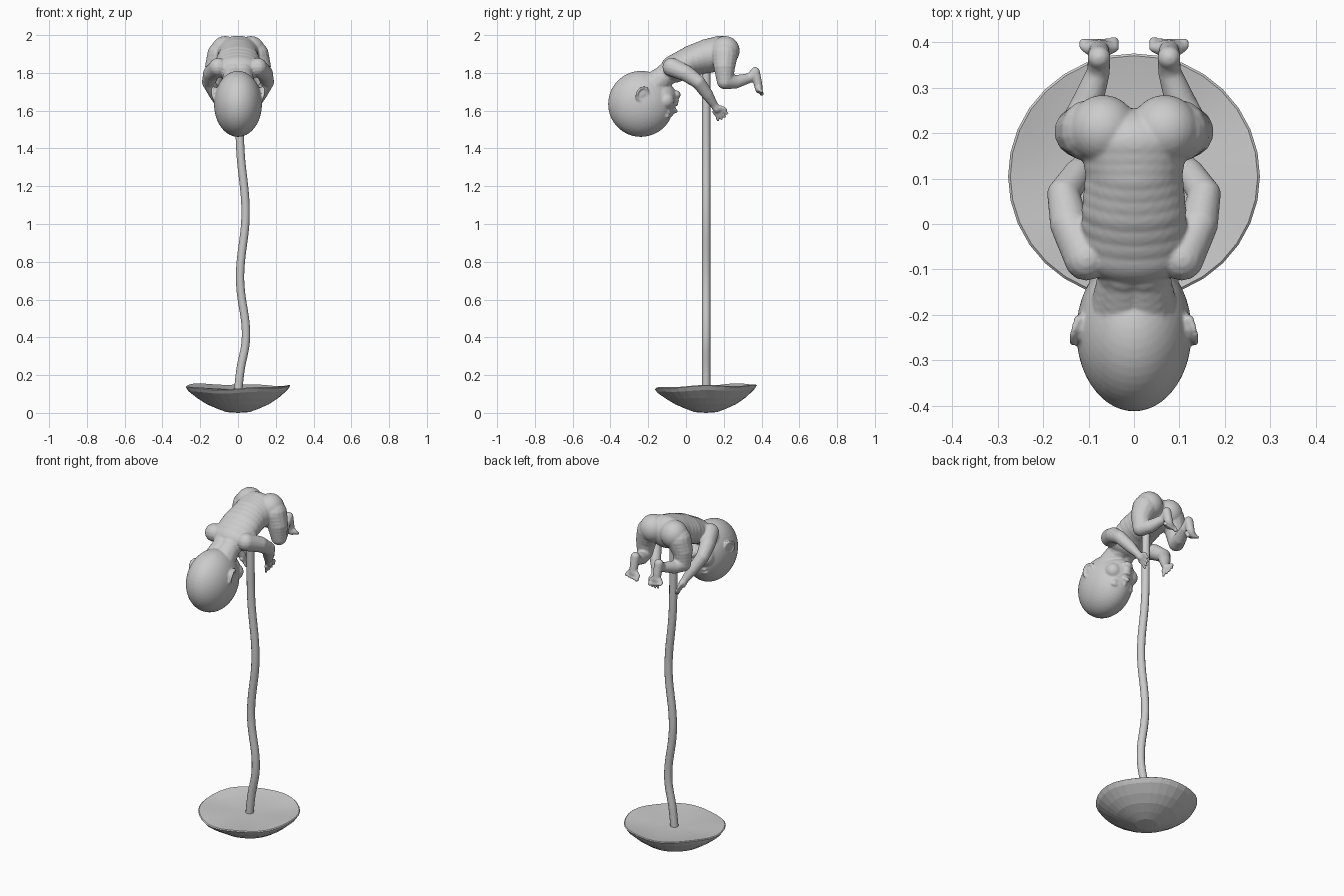
import bpy, bmesh, math
from mathutils import Vector, Matrix

if "Cube" in bpy.data.objects:
    bpy.data.objects.remove(bpy.data.objects["Cube"])

I3 = Matrix.Identity(3)
verts, faces, templates = [], [], {}


def sphere(seg):
    """Unit sphere, built once per resolution."""
    if seg not in templates:
        b = bmesh.new()
        bmesh.ops.create_uvsphere(b, u_segments=seg, v_segments=seg // 2 + 1, radius=1)
        b.verts.index_update()
        templates[seg] = ([v.co.copy() for v in b.verts],
                          [[v.index for v in f.verts] for f in b.faces])
        b.free()
    return templates[seg]


def blob(c, r, frame=I3, seg=16):
    """Ellipsoid with radii r, its axes being the columns of frame."""
    r = (r, r, r) if isinstance(r, (int, float)) else r
    m = Matrix.Translation(Vector(c)) @ frame.to_4x4() @ Matrix.Diagonal((*r, 1))
    co, fa = sphere(seg)
    n = len(verts)
    verts.extend([m @ v for v in co])
    faces.extend([[i + n for i in f] for f in fa])


def limb(pts, step=0.4, seg=14):
    """Chain of overlapping spheres through (x, y, z, r) stations."""
    for a, b in zip(pts, pts[1:]):
        a, b = Vector(a), Vector(b)
        n = max(1, round((b.xyz - a.xyz).length / (step * min(a.w, b.w))))
        for i in range(n + 1):
            p = a.lerp(b, i / n)
            blob(p.xyz, p.w, seg=seg)


# torso: ellipsoid stations (y, z, half width, half depth) along the bent spine
spine = [(-0.06, 1.822, 0.118, 0.074), (0.03, 1.865, 0.116, 0.082),
         (0.11, 1.888, 0.108, 0.092), (0.18, 1.905, 0.118, 0.092)]
for a, b in zip(spine, spine[1:]):
    for i in range(4):
        y, z, w, h = (p + (q - p) * i / 3 for p, q in zip(a, b))
        blob((0, y, z), (w, 0.075, h), seg=28)

# neck
for x in (-0.022, 0.022):
    limb([(x, -0.06, 1.825, 0.066), (x, -0.12, 1.778, 0.06), (x, -0.19, 1.72, 0.075)])

# head frame: side, face direction, crown direction
F = Vector((0, 0.86, -0.51)).normalized()
U = Vector((0, -0.51, -0.86)).normalized()
HF = Matrix((Vector((1, 0, 0)), F, U)).transposed()
HC = Vector((0, -0.238, 1.636))


def head(x, f, u, r, seg=16):
    blob(HC + HF @ Vector((x, f, u)), r, HF, seg)


head(0, 0, 0, (0.127, 0.174, 0.175), 48)            # cranium
head(0, 0.07, -0.06, (0.1, 0.094, 0.108), 40)       # face
head(0, 0.135, -0.137, (0.03, 0.024, 0.022))        # chin
head(0, 0.163, -0.042, (0.012, 0.014, 0.028))       # nose bridge
head(0, 0.171, -0.06, (0.016, 0.017, 0.014))        # nose tip
head(0, 0.158, -0.094, (0.027, 0.015, 0.009))       # upper lip
head(0, 0.152, -0.113, (0.023, 0.015, 0.009))       # lower lip

for s in (-1, 1):
    # face details: cheek, nostril, closed eyelids
    head(s * 0.056, 0.105, -0.082, 0.045, 20)
    head(s * 0.015, 0.163, -0.064, (0.01, 0.012, 0.009))
    head(s * 0.047, 0.150, -0.014, (0.027, 0.016, 0.015))
    head(s * 0.047, 0.147, -0.037, (0.024, 0.014, 0.009))
    # ear: raised rim, bowl and lobe
    for i in range(32):
        t = math.tau * i / 32
        f, u = 0.026 * math.cos(t), 0.036 * math.sin(t)
        head(s * (0.126 - 0.4 * f), -0.022 + f, -0.048 + u, 0.0075, 8)
    head(s * 0.118, -0.026, -0.048, (0.012, 0.026, 0.034))
    head(s * 0.122, -0.018, -0.084, 0.011)

    # arm
    limb([(s * 0.105, -0.075, 1.83, 0.05), (s * 0.142, 0.0, 1.798, 0.044),
          (s * 0.155, 0.065, 1.752, 0.037), (s * 0.125, 0.11, 1.69, 0.032),
          (s * 0.097, 0.148, 1.632, 0.021), (s * 0.09, 0.163, 1.61, 0.022)])
    # hand: palm, four fingers and thumb
    across = Vector((s * 0.3, 0.72, 0.55)).normalized()
    along = Vector((s * -0.25, 0.55, -0.75)).normalized()
    palm = Vector((s * 0.088, 0.166, 1.605))
    for i in range(4):
        k = (i - 1.5) * 0.0145
        base = palm + across * k
        tip = base + along * (0.058 - abs(i - 1.6) * 0.006) + across * k * 0.5
        limb([(*base, 0.012), (*(base + along * 0.02), 0.009), (*tip, 0.0075)], 0.5, 8)
    limb([(*palm, 0.012), (*(palm + across * 0.034 + along * 0.012), 0.009),
          (*(palm + across * 0.04 + along * 0.03), 0.0075)], 0.5, 8)

    # buttock and leg
    blob((s * 0.068, 0.208, 1.917), (0.076, 0.076, 0.078), seg=28)
    limb([(s * 0.095, 0.205, 1.895, 0.07), (s * 0.118, 0.203, 1.835, 0.058),
          (s * 0.125, 0.206, 1.757, 0.044), (s * 0.105, 0.26, 1.752, 0.036),
          (s * 0.078, 0.335, 1.772, 0.026), (s * 0.077, 0.362, 1.795, 0.026)])
    # foot and toes
    limb([(s * 0.077, 0.366, 1.805, 0.026), (s * 0.077, 0.378, 1.755, 0.024),
          (s * 0.077, 0.385, 1.722, 0.022)])
    blob((s * 0.077, 0.386, 1.715), (0.037, 0.02, 0.024))
    for i in range(5):
        r = 0.0125 if i == 0 else 0.0095
        x = s * (0.044 + 0.0165 * i + (0.002 if i else 0))
        limb([(x, 0.388, 1.71, r), (x, 0.401, 1.69 + 0.003 * i, r)], 0.6, 8)

# fuse all body masses into one smooth skin
me = bpy.data.meshes.new("infant_body")
me.from_pydata(verts, [], faces)
infant = bpy.data.objects.new("infant_body", me)
bpy.context.collection.objects.link(infant)
bpy.context.view_layer.objects.active = infant
infant.select_set(True)
rm = infant.modifiers.new("fuse", 'REMESH')
rm.mode, rm.voxel_size, rm.use_smooth_shade = 'VOXEL', 0.005, True
sm = infant.modifiers.new("soften", 'SMOOTH')
sm.factor, sm.iterations = 0.5, 5
for name in ("fuse", "soften"):
    bpy.ops.object.modifier_apply(modifier=name)

# wavy cord from dish to belly
cu = bpy.data.curves.new("cord", 'CURVE')
cu.dimensions = '3D'
cu.bevel_depth, cu.bevel_resolution, cu.resolution_u = 0.022, 4, 8
cu.use_fill_caps = True
path = [(0.0, 0.11), (0.012, 0.22), (0.042, 0.4), (0.012, 0.68), (0.012, 0.76),
        (0.04, 1.05), (0.012, 1.4), (0.008, 1.6), (0.005, 1.86)]
sp = cu.splines.new('BEZIER')
sp.bezier_points.add(len(path) - 1)
for bp, (x, z) in zip(sp.bezier_points, path):
    bp.co = (x, 0.107, z)
    bp.handle_left_type = bp.handle_right_type = 'AUTO'
bpy.context.collection.objects.link(bpy.data.objects.new("cord", cu))

# base dish: lathed faceted bowl with an uneven rim
profile = [(0.06, 0.004), (0.11, 0.022), (0.165, 0.046), (0.215, 0.078), (0.262, 0.116),
           (0.277, 0.138), (0.272, 0.142), (0.22, 0.136), (0.15, 0.13), (0.07, 0.127)]
N = 32
bm = bmesh.new()
rings = []
for r, z in profile:
    ring = []
    for i in range(N):
        t = math.tau * i / N
        k = (r / 0.277) ** 3 * min(1, z / 0.13)
        dz = k * (0.011 * math.sin(t) + 0.005 * math.sin(2 * t + 2.6) + 0.004 * math.cos(5 * t))
        ring.append(bm.verts.new((r * math.cos(t), 0.105 + 0.975 * r * math.sin(t), z + dz)))
    rings.append(ring)
for j, (a, b) in enumerate(zip(rings, rings[1:])):
    for i in range(N):
        f = bm.faces.new((a[i], a[(i + 1) % N], b[(i + 1) % N], b[i]))
        f.smooth = j >= 6
low, top = bm.verts.new((0, 0.105, 0)), bm.verts.new((0, 0.105, 0.126))
for i in range(N):
    bm.faces.new((low, rings[0][(i + 1) % N], rings[0][i]))
    bm.faces.new((top, rings[-1][i], rings[-1][(i + 1) % N])).smooth = True
dm = bpy.data.meshes.new("base_dish")
bm.to_mesh(dm)
bm.free()
bpy.context.collection.objects.link(bpy.data.objects.new("base_dish", dm))
